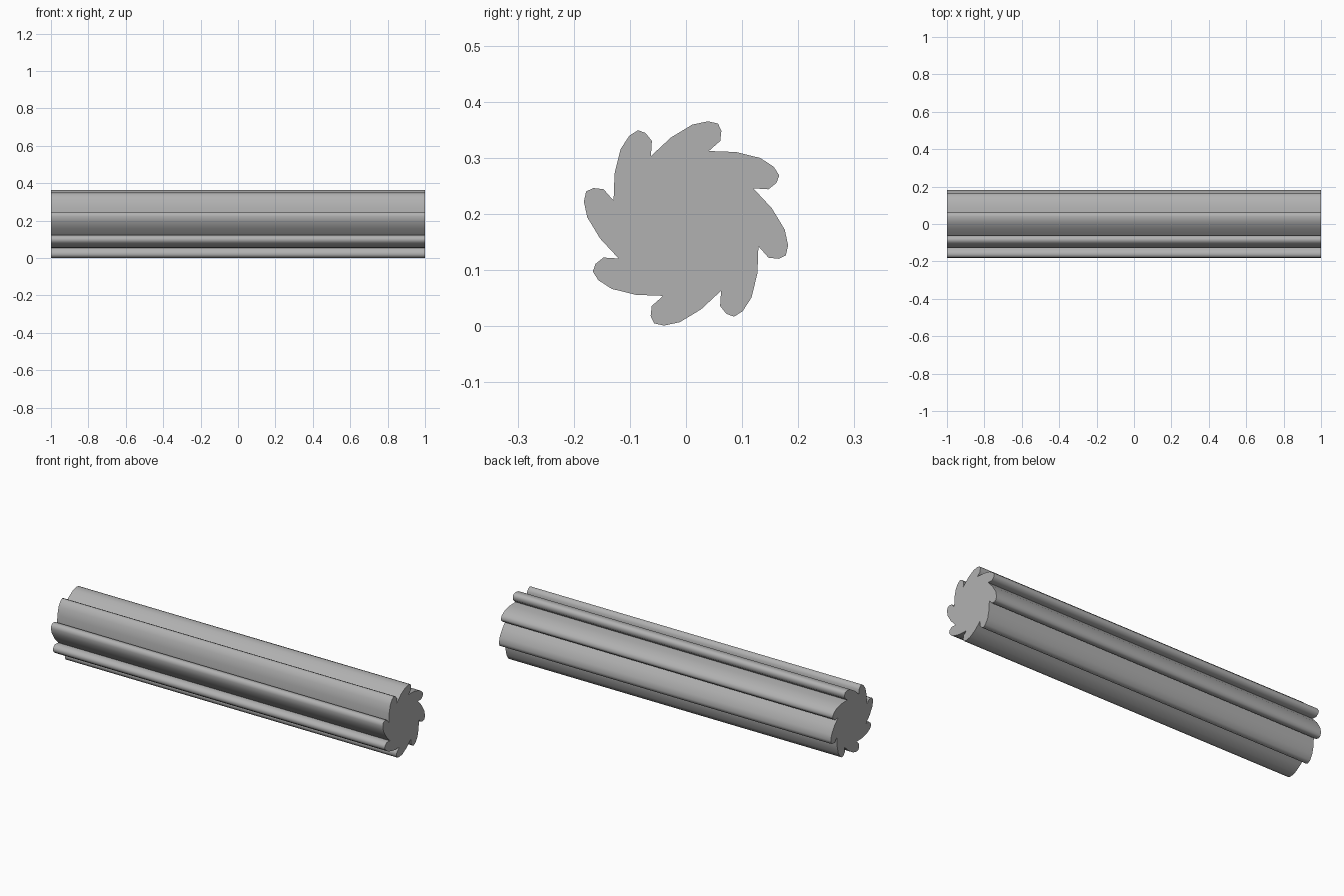
import bpy, bmesh, math

if "Cube" in bpy.data.objects:
    bpy.data.objects.remove(bpy.data.objects["Cube"])

HALF_LENGTH = 1.0
TEETH = 8
CENTRE_Z = 0.183

# One swept tooth in (y, z) about the shaft axis, valley first
tooth = [(-0.0625, 0.120), (-0.027, 0.153), (0.011, 0.176), (0.039, 0.182),
         (0.057, 0.178), (0.063, 0.165), (0.061, 0.147)]

# Repeat the tooth around the axis to get the full cross-section
profile = []
for i in range(TEETH):
    a = -2 * math.pi * i / TEETH
    c, s = math.cos(a), math.sin(a)
    profile += [(y * c - z * s, y * s + z * c + CENTRE_Z) for y, z in tooth]

# Extrude the cross-section along x
bm = bmesh.new()
end = bm.faces.new([bm.verts.new((-HALF_LENGTH, y, z)) for y, z in profile])
result = bmesh.ops.extrude_face_region(bm, geom=[end], use_keep_orig=True)
moved = [g for g in result["geom"] if isinstance(g, bmesh.types.BMVert)]
bmesh.ops.translate(bm, verts=moved, vec=(2 * HALF_LENGTH, 0, 0))
bmesh.ops.recalc_face_normals(bm, faces=bm.faces)
mesh = bpy.data.meshes.new("toothed_shaft")
bm.to_mesh(mesh)
bm.free()

shaft = bpy.data.objects.new("toothed_shaft", mesh)
bpy.context.collection.objects.link(shaft)

# Dark grey metal
metal = bpy.data.materials.new("dark_grey_metal")
metal.diffuse_color = (0.44, 0.44, 0.44, 1)
metal.use_nodes = True
metal.node_tree.nodes["Principled BSDF"].inputs["Base Color"].default_value = metal.diffuse_color
mesh.materials.append(metal)

# Smooth the tooth flanks, keep valleys and end rims sharp
bpy.context.view_layer.objects.active = shaft
shaft.select_set(True)
bpy.ops.object.shade_smooth_by_angle(angle=math.radians(60))
